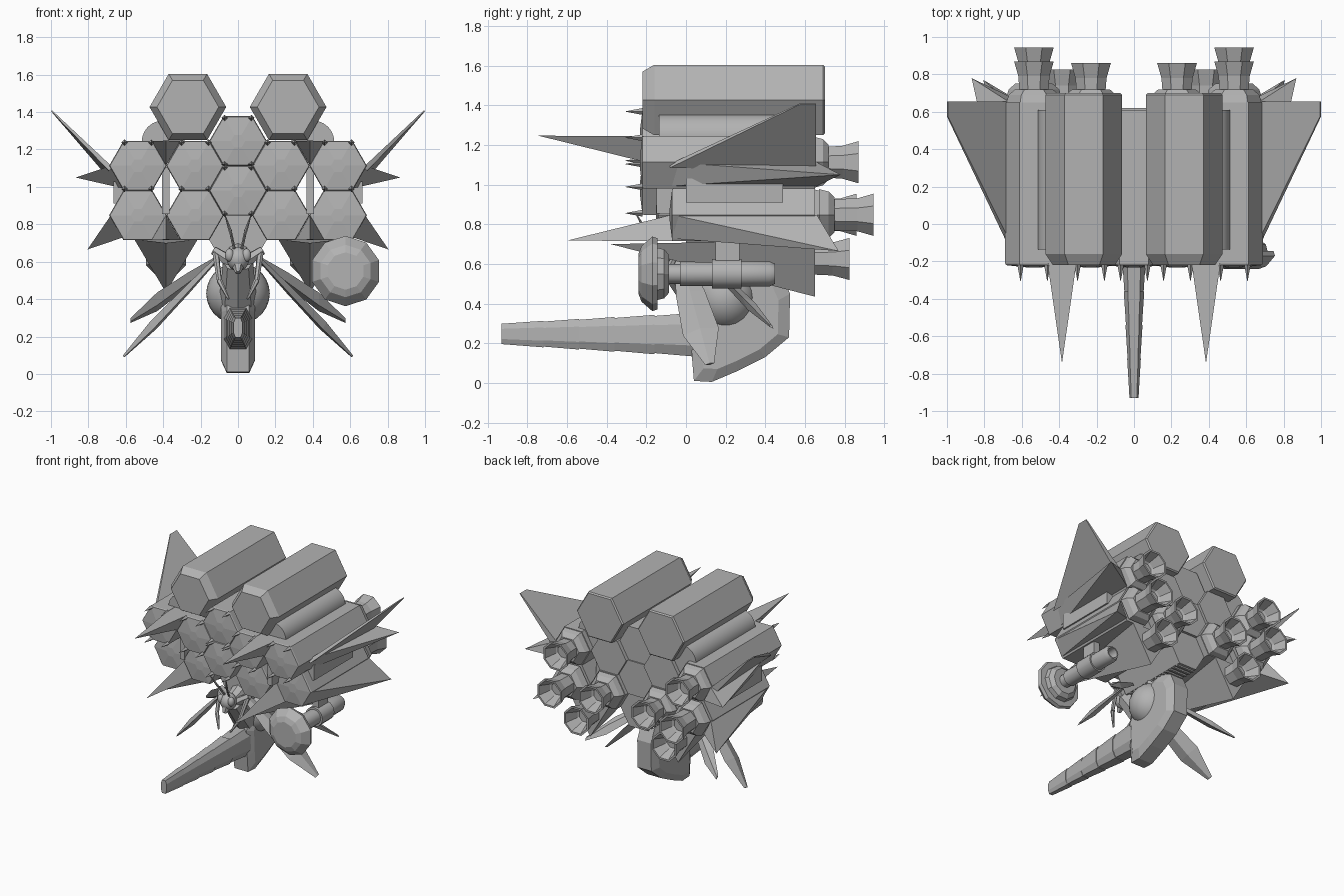
import bpy, bmesh, math
from mathutils import Vector

if "Cube" in bpy.data.objects:
    bpy.data.objects.remove(bpy.data.objects["Cube"])

grey = bpy.data.materials.new("hull_grey")
grey.diffuse_color = (0.45, 0.45, 0.45, 1)
grey.use_nodes = True
grey.node_tree.nodes["Principled BSDF"].inputs["Base Color"].default_value = grey.diffuse_color


def finish(name, bm, smooth=False):
    bmesh.ops.recalc_face_normals(bm, faces=bm.faces[:])
    me = bpy.data.meshes.new(name)
    bm.to_mesh(me)
    bm.free()
    me.materials.append(grey)
    ob = bpy.data.objects.new(name, me)
    bpy.context.collection.objects.link(ob)
    if smooth:
        bpy.ops.object.select_all(action='DESELECT')
        ob.select_set(True)
        bpy.context.view_layer.objects.active = ob
        bpy.ops.object.shade_smooth_by_angle(angle=math.radians(35))
    return ob


def loft(name, rings, smooth=False):
    """Skin a row of equal point rings and cap both ends."""
    bm = bmesh.new()
    rows = [[bm.verts.new(p) for p in r] for r in rings]
    n = len(rows[0])
    for a, b in zip(rows, rows[1:]):
        for i in range(n):
            j = (i + 1) % n
            bm.faces.new((a[i], a[j], b[j], b[i]))
    bm.faces.new(rows[0])
    bm.faces.new(rows[-1])
    return finish(name, bm, smooth)


def turned(name, x, z, profile, n=6, smooth=False, phase=0.0):
    """Solid around an axis parallel to y; profile holds (y, radius)."""
    rings = []
    for y, r in profile:
        rings.append([(x + r * math.cos(phase + math.tau * i / n), y,
                       z + r * math.sin(phase + math.tau * i / n)) for i in range(n)])
    return loft(name, rings, smooth)


def spike(name, base, tip):
    """Pyramid from a base polygon to a tip point."""
    bm = bmesh.new()
    vs = [bm.verts.new(p) for p in base]
    t = bm.verts.new(tip)
    bm.faces.new(vs)
    for i in range(len(vs)):
        bm.faces.new((vs[i], vs[(i + 1) % len(vs)], t))
    return finish(name, bm)


def rod(name, a, b, r1, r2, n=6):
    a, b = Vector(a), Vector(b)
    q = (b - a).to_track_quat('Z', 'Y')
    circle = [Vector((math.cos(math.tau * i / n), math.sin(math.tau * i / n), 0)) for i in range(n)]
    return loft(name, [[a + q @ (c * r1) for c in circle], [b + q @ (c * r2) for c in circle]])


def box(name, c, s):
    x, y, z = (v / 2 for v in s)
    return loft(name, [[(c[0] + i * x, c[1] + k, c[2] + j * z)
                        for i, j in ((-1, -1), (1, -1), (1, 1), (-1, 1))] for k in (-y, y)])


def ball(name, c, s):
    bm = bmesh.new()
    bmesh.ops.create_uvsphere(bm, u_segments=24, v_segments=14, radius=1)
    for v in bm.verts:
        v.co = Vector(c) + Vector(v.co[i] * s[i] for i in range(3))
    return finish(name, bm, True)


R = 0.154


def cell(name, x, z, front, back):
    """Hexagonal hull cell with a shallow front cap and small claws."""
    turned(name, x, z, [(front - 0.012, R * 0.25), (front, R * 0.97),
                        (front + 0.01, R), (back, R)])
    if front < -0.2:
        for a in (60, 120, 240, 300):
            cx = x + R * 0.93 * math.cos(math.radians(a))
            cz = z + R * 0.93 * math.sin(math.radians(a))
            rod("front_claw", (cx, front, cz), (cx, front - 0.085, cz), 0.017, 0.001, 4)


def nozzle(x, z, start, end):
    turned("engine_adapter", x, z, [(start - 0.01, 0.15), (start + 0.04, 0.135), (start + 0.07, 0.1)])
    turned("engine_nozzle", x, z, [(start + 0.05, 0.08), (start + 0.07, 0.085), (end - 0.08, 0.09),
                                   (end, 0.115), (end, 0.1), (end - 0.09, 0.065),
                                   (end - 0.1, 0.05)], 8, phase=math.pi / 8)


# central hull column
cell("centre_cell_top", 0, 1.245, -0.22, 0.61)
cell("centre_cell_middle", 0, 0.98, -0.22, 0.62)
turned("centre_cell_bottom", 0, 0.717, [(0.0, R), (0.6, R)])
for i in range(14):
    box("belly_rib", (0, 0.05 + i * 0.04, 0.583), (0.15, 0.018, 0.02))

for s in (-1, 1):
    # large upper containers
    turned("upper_container", s * 0.268, 1.427,
           [(-0.22, 0.165), (-0.16, 0.205), (0.69, 0.205), (0.70, 0.195)])
    turned("side_tank", s * 0.4, 1.24, [(-0.135, 0.115), (0.61, 0.115)], 24, True)
    # hull cells
    cell("upper_inner_cell", s * 0.23, 1.113, -0.22, 0.64)
    cell("upper_outer_cell", s * 0.535, 1.113, -0.22, 0.65)
    cell("lower_inner_cell", s * 0.23, 0.848, -0.14, 0.65)
    cell("lower_outer_cell", s * 0.535, 0.848, -0.07, 0.65)
    box("side_pod", (s * 0.6, 0.245, 0.97), (0.13, 0.49, 0.12))
    box("inner_spar", (s * 0.385, 0.2, 0.98), (0.04, 0.7, 0.25))
    # engines
    nozzle(s * 0.535, 1.113, 0.65, 0.87)
    nozzle(s * 0.535, 0.848, 0.68, 0.945)
    nozzle(s * 0.23, 0.848, 0.65, 0.86)
    turned("keel_nozzle", s * 0.385, 0.625, [(0.64, 0.085), (0.74, 0.09), (0.825, 0.115),
                                            (0.825, 0.1), (0.73, 0.06), (0.72, 0.05)], 8, phase=math.pi / 8)
    # forward spikes with filled wedge behind them
    x = s * 0.385
    for name, pts, y0, tip in (
            ("upper_ram", ((-0.077, 1.245), (0.077, 1.245), (0, 1.115)), -0.21, (x, -0.745, 1.247)),
            ("lower_ram", ((-0.077, 0.715), (0.077, 0.715), (0, 0.848)), -0.07, (x, -0.6, 0.718))):
        spike(name, [(x + px, y0, pz) for px, pz in pts], tip)
        loft(name + "_root", [[(x + px, y, pz) for px, pz in pts] for y in (y0, 0.6)])
    # keel wedge under the lower cells
    spike("keel_wedge", [(x - 0.17, 0.65, 0.72), (x + 0.17, 0.65, 0.72), (x, 0.65, 0.435)],
          (x, -0.38, 0.70))
    # swept side spikes
    for z, tip in ((1.113, (s * 0.868, 0.78, 1.05)), (0.848, (s * 0.805, 0.77, 0.665))):
        low = z - 0.12
        spike("side_spike", [(s * 0.68, -0.07, z), (s * 0.62, -0.07, low),
                             (s * 0.62, 0.66, low), (s * 0.68, 0.66, z)], tip)
    # big wings
    d = Vector((s * 0.013, 0, -0.013))
    root = [Vector((s * 0.67, -0.08, 1.105)), Vector((s * 0.67, 0.655, 1.105))]
    tips = [Vector((s * 0.995, 0.575, 1.41)), Vector((s * 0.995, 0.655, 1.41))]
    loft("wing", [[root[0], root[1], root[1] + d * 3, root[0] + d * 1.5],
                  [tips[0], tips[1], tips[1] + d * 0.4, tips[0] + d * 0.4]])
    # blade legs: slim root, broad middle, narrow end
    for a, b, w in (((0.09, -0.03, 0.64), (0.61, 0.12, 0.095), (0, 0.09, 0.02)),
                    ((0.10, 0.1, 0.62), (0.575, 0.43, 0.285), (0, 0.05, -0.05))):
        a, b, w = Vector(a), Vector(b), Vector(w)
        t = (b - a).cross(w).normalized() * 0.026
        rings = []
        for f, k in ((0, 0.35), (0.35, 0.8), (0.7, 1), (1, 0.25)):
            p = a.lerp(b, f)
            rings.append([(s * q.x, q.y, q.z) for q in
                          (p + w * k, p + t * k, p - w * k, p - t * k)])
        loft("blade_leg", rings)
    # head details
    rod("antenna_lower", (s * 0.02, -0.14, 0.67), (s * 0.04, -0.2, 0.76), 0.008, 0.008)
    rod("antenna_upper", (s * 0.04, -0.2, 0.76), (s * 0.07, -0.25, 0.85), 0.01, 0.003)
    ball("eye", (s * 0.045, -0.15, 0.635), (0.025, 0.025, 0.035))
    rod("shoulder", (s * 0.04, -0.06, 0.6), (s * 0.13, -0.04, 0.66), 0.035, 0.025)
    rod("upper_arm", (s * 0.12, -0.05, 0.65), (s * 0.1, -0.12, 0.5), 0.018, 0.014)
    rod("forearm", (s * 0.1, -0.12, 0.5), (s * 0.05, -0.17, 0.4), 0.016, 0.006)

# head and torso
ball("head", (0, -0.12, 0.615), (0.06, 0.06, 0.065))
rod("jaw", (0, -0.14, 0.59), (0, -0.17, 0.54), 0.04, 0.015)
rod("neck", (0, -0.1, 0.6), (0, 0.1, 0.66), 0.045, 0.08, 8)
rod("torso", (0, -0.06, 0.6), (0, 0.1, 0.4), 0.08, 0.1, 8)
rod("body_mount", (0, 0.25, 0.68), (0, 0.25, 0.45), 0.07, 0.1, 8)

# abdomen: side outline widened across x with bevelled flanks
outline = [(0.04, 0.01), (0.13, 0.005), (0.26, 0.06), (0.4, 0.13), (0.52, 0.23), (0.525, 0.45),
           (0.48, 0.55), (0.36, 0.6), (0.2, 0.55), (0.05, 0.42), (0.02, 0.34), (0.03, 0.13)]
loft("abdomen", [[(x, 0.26 + (y - 0.26) * k, 0.3 + (z - 0.3) * k) for y, z in outline]
                 for x, k in ((-0.09, 0.78), (-0.06, 1), (0.06, 1), (0.09, 0.78))])
ball("abdomen_bulge", (0, 0.2, 0.43), (0.17, 0.16, 0.165))

# segmented stinger tail, each joint slightly stepped
steps = [0.08, -0.16, -0.36, -0.54, -0.72, -0.93]


def tail_ring(y, k):
    f = (0.08 - y) / 1.01
    w, h, z = (0.075 - 0.05 * f) * k, (0.11 - 0.057 * f) * k, 0.243 + 0.004 * f
    return [(i * w, y, z + j * h) for i, j in
            ((-0.6, -1), (0.6, -1), (1, -0.5), (1, 0.5), (0.6, 1), (-0.6, 1), (-1, 0.5), (-1, -0.5))]


for a, b in zip(steps, steps[1:]):
    loft("tail_segment", [tail_ring(a, 1.03), tail_ring(b, 0.97)])

# dish gun on the right side only
turned("dish", 0.575, 0.55, [(-0.24, 0.1), (-0.225, 0.14), (-0.17, 0.188), (-0.145, 0.18),
                             (-0.14, 0.06)], 10, phase=math.pi / 10)
turned("dish_back", 0.575, 0.55, [(-0.15, 0.14), (-0.11, 0.13), (-0.085, 0.1)], 10)
turned("gun_barrel", 0.575, 0.55, [(-0.1, 0.05), (-0.03, 0.05), (-0.03, 0.062), (0.13, 0.06),
                                   (0.13, 0.075), (0.28, 0.075), (0.28, 0.064), (0.42, 0.064),
                                   (0.45, 0.05), (0.45, 0.04), (0.38, 0.035)], 12, True)
box("gun_mount", (0.575, 0.21, 0.66), (0.05, 0.12, 0.14))
